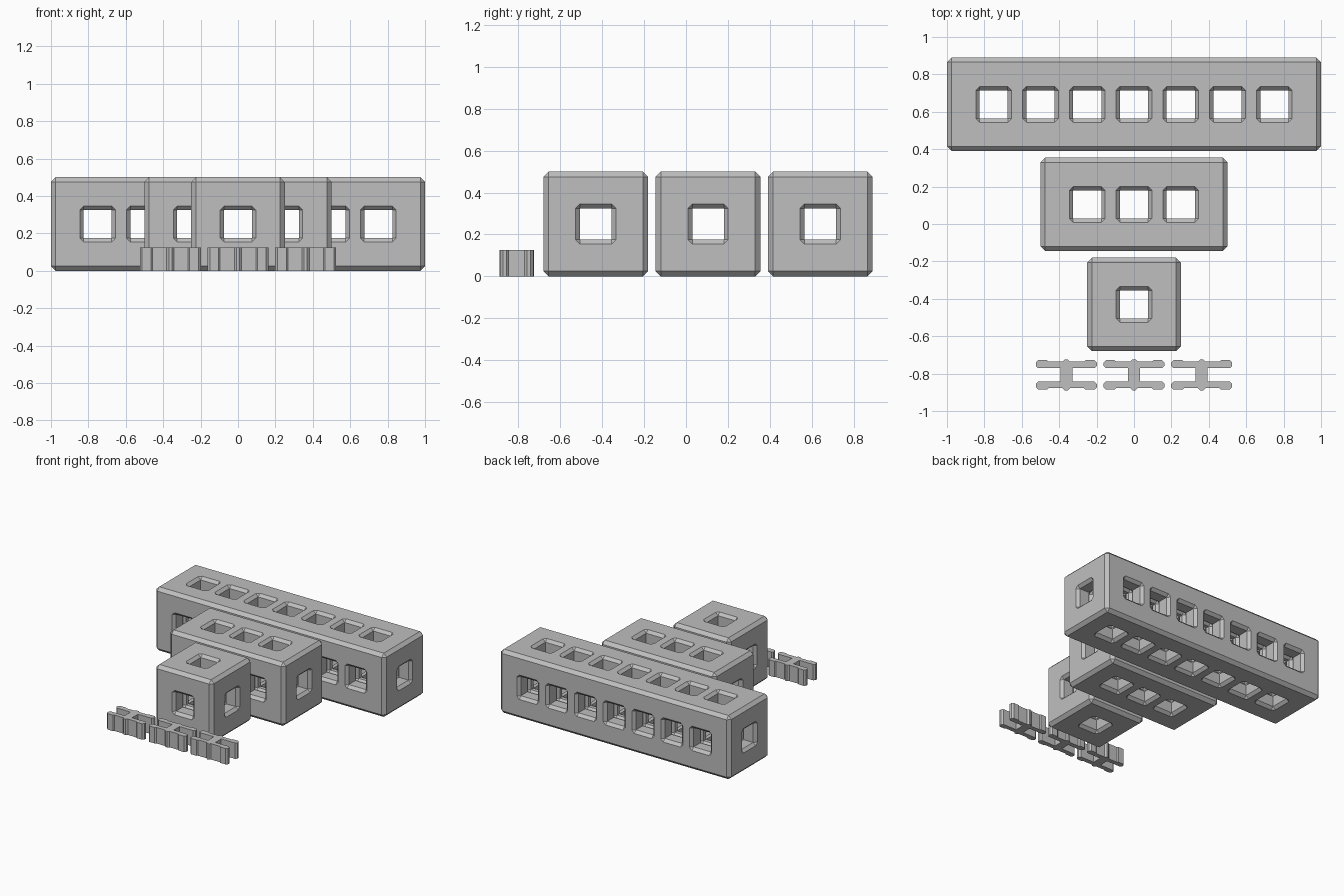
import bpy, bmesh

if "Cube" in bpy.data.objects:
    bpy.data.objects.remove(bpy.data.objects["Cube"])

CELL = 0.25        # hole spacing
SIZE = 0.5         # block height and depth
NARROW = 0.075     # half width of a hole
FLARE = 0.021      # chamfer at mouths and inner grooves

grey = bpy.data.materials.new("light grey")
grey.diffuse_color = (0.52, 0.52, 0.52, 1)
grey.use_nodes = True
grey.node_tree.nodes["Principled BSDF"].inputs["Base Color"].default_value = grey.diffuse_color


def to_object(name, bm):
    bmesh.ops.recalc_face_normals(bm, faces=bm.faces[:])
    mesh = bpy.data.meshes.new(name)
    bm.to_mesh(mesh)
    bm.free()
    mesh.materials.append(grey)
    obj = bpy.data.objects.new(name, mesh)
    bpy.context.collection.objects.link(obj)
    return obj


def add_hole(bm, axis, center, length):
    """Square channel along one axis, flared at both mouths and at each groove."""
    half = length / 2
    rings = [(-half - 0.03, FLARE), (-half, FLARE), (-half + FLARE, 0)]
    for i in range(round(length / CELL)):
        g = -half + CELL * (i + 0.5)
        rings += [(g - FLARE, 0), (g, FLARE), (g + FLARE, 0)]
    rings += [(half - FLARE, 0), (half, FLARE), (half + 0.03, FLARE)]
    n = NARROW
    loops = []
    for t, f in rings:
        w = n + f
        pts = [(w, -n), (w, n), (n, w), (-n, w), (-w, n), (-w, -n), (-n, -w), (n, -w)]
        loop = []
        for a, b in pts:
            co = ((t, a, b), (b, t, a), (a, b, t))[axis]
            loop.append(bm.verts.new([c + d for c, d in zip(co, center)]))
        loops.append(loop)
    for l0, l1 in zip(loops, loops[1:]):
        for i in range(8):
            j = (i + 1) % 8
            bm.faces.new((l0[i], l0[j], l1[j], l1[i]))
    bm.faces.new(loops[0])
    bm.faces.new(loops[-1])


def block(name, length, y):
    # chamfered body
    bm = bmesh.new()
    bmesh.ops.create_cube(bm, size=1)
    for v in bm.verts:
        v.co.x *= length
        v.co.y = v.co.y * SIZE + y
        v.co.z = v.co.z * SIZE + SIZE / 2
    bmesh.ops.bevel(bm, geom=bm.edges[:], offset=0.025, segments=1, affect='EDGES')
    body = to_object(name, bm)
    # channels: one lengthwise, a row front to back, a row top to bottom
    count = round(length / CELL) - 1
    row = [(i - (count - 1) / 2) * CELL for i in range(count)]
    for axis in range(3):
        bm = bmesh.new()
        for x in ([0] if axis == 0 else row):
            add_hole(bm, axis, (x, y, SIZE / 2), length if axis == 0 else SIZE)
        bmesh.ops.remove_doubles(bm, verts=bm.verts[:], dist=1e-5)
        cutter = to_object("hole_cutter", bm)
        cutter.hide_render = True
        mod = body.modifiers.new("holes", 'BOOLEAN')
        mod.operation = 'DIFFERENCE'
        mod.solver = 'EXACT'
        mod.object = cutter
        bpy.context.view_layer.objects.active = body
        bpy.ops.object.modifier_apply(modifier=mod.name)
        bpy.data.objects.remove(cutter)


def clip(name, x, y):
    # quarter outline of the H shape, from centre ridge round the arm to the web
    q = [(.008, .083), (.02, .071), (.095, .071), (.104, .079), (.150, .079),
         (.163, .066), (.163, .048), (.151, .036), (.032, .036)]
    outline = (q + [(a, -b) for a, b in reversed(q)] + [(-a, -b) for a, b in q]
               + [(-a, b) for a, b in reversed(q)])
    bm = bmesh.new()
    face = bm.faces.new([bm.verts.new((x + a, y + b, 0)) for a, b in outline])
    ext = bmesh.ops.extrude_face_region(bm, geom=[face], use_keep_orig=True)
    top = [v for v in ext["geom"] if isinstance(v, bmesh.types.BMVert)]
    bmesh.ops.translate(bm, verts=top, vec=(0, 0, 0.125))
    to_object(name, bm)


block("long_block", 2.0, 0.64)
block("medium_block", 1.0, 0.105)
block("cube_block", 0.5, -0.43)
for i, side in enumerate(("left", "middle", "right")):
    clip(side + "_clip", (i - 1) * 0.362, -0.807)
